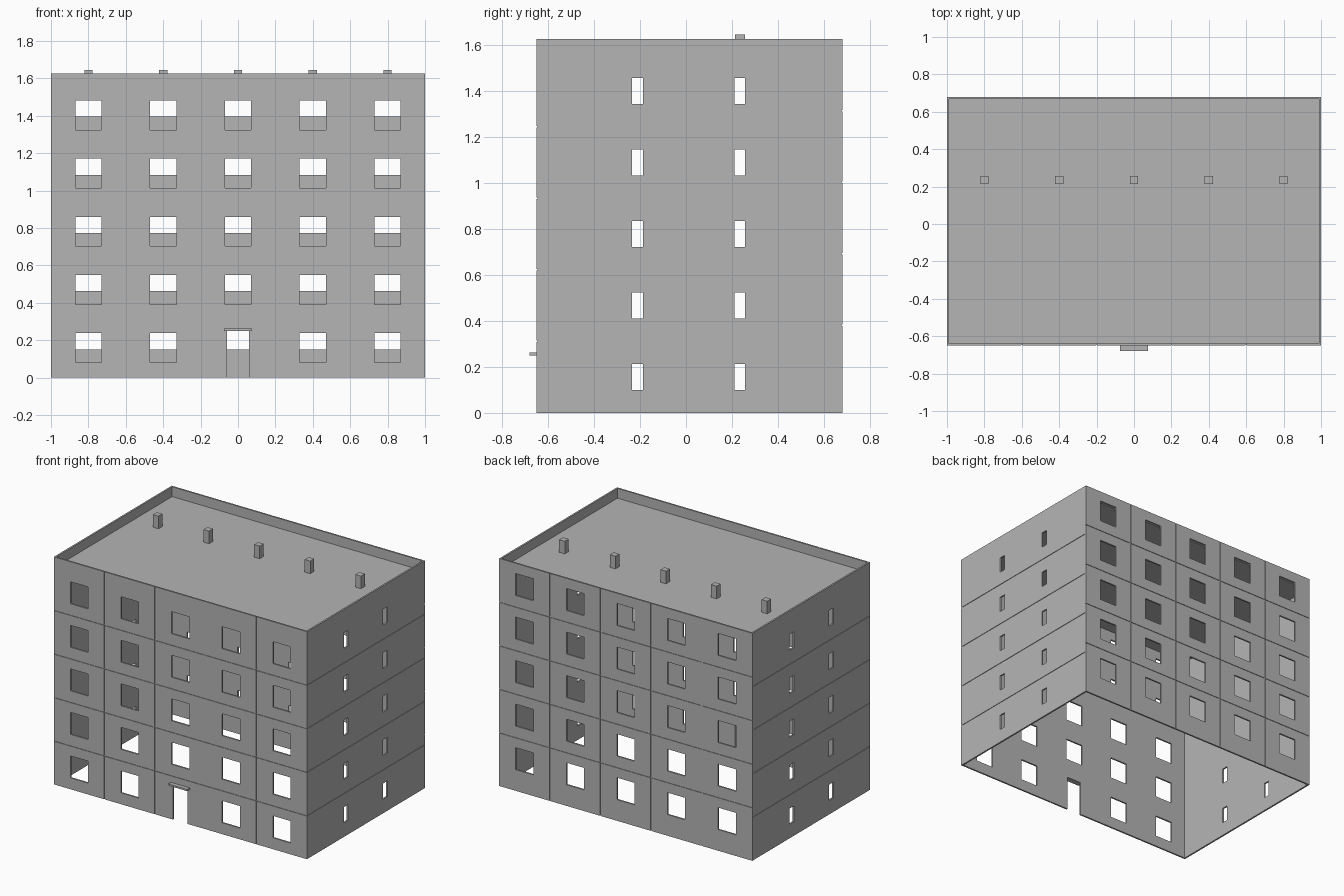
import bpy, bmesh
from mathutils import Matrix, Vector

if "Cube" in bpy.data.objects:
    bpy.data.objects.remove(bpy.data.objects["Cube"], do_unlink=True)

grey = bpy.data.materials.new("concrete_grey")
grey.use_nodes = True
colour = (0.46, 0.46, 0.46, 1)
grey.diffuse_color = colour
grey.node_tree.nodes["Principled BSDF"].inputs["Base Color"].default_value = colour

FRONT, BACK, HALF_X, TOP = -0.65, 0.68, 1.0, 1.625
STOREY, FLOORS = 0.311, 5
THICK, DEPTH, GAP = 0.012, 0.004, 0.006
BACK_SHIFT = 0.07


def finish(bm, name):
    mesh = bpy.data.meshes.new(name)
    bm.to_mesh(mesh)
    bm.free()
    mesh.materials.append(grey)
    obj = bpy.data.objects.new(name, mesh)
    bpy.context.collection.objects.link(obj)
    return obj


def box(name, low, high):
    low, high = Vector(low), Vector(high)
    bm = bmesh.new()
    bmesh.ops.create_cube(bm, size=1)
    size = high - low
    for v in bm.verts:
        v.co = Vector([c * s for c, s in zip(v.co, size)]) + (low + high) / 2
    return finish(bm, name)


def layer(bm, rect, cutouts, offset, thick):
    """Sheet in the local xz plane with rectangular cutouts, thickened along +y."""
    sheet = bmesh.new()
    rects = [rect] + cutouts
    us = sorted({round(min(max(u, rect[0]), rect[1]), 4) for r in rects for u in r[:2]})
    vs = sorted({round(min(max(v, rect[2]), rect[3]), 4) for r in rects for v in r[2:]})
    grid = {(u, v): sheet.verts.new((u, offset, v)) for u in us for v in vs}
    for a, b in zip(us, us[1:]):
        for c, d in zip(vs, vs[1:]):
            u, v = (a + b) / 2, (c + d) / 2
            if not any(r[0] < u < r[1] and r[2] < v < r[3] for r in cutouts):
                sheet.faces.new([grid[a, c], grid[b, c], grid[b, d], grid[a, d]])
    bmesh.ops.delete(sheet, geom=[v for v in sheet.verts if not v.link_faces], context='VERTS')
    made = bmesh.ops.extrude_face_region(sheet, geom=sheet.faces[:], use_keep_orig=True)
    for v in made["geom"]:
        if isinstance(v, bmesh.types.BMVert):
            v.co.y += thick
    bmesh.ops.recalc_face_normals(sheet, faces=sheet.faces[:])
    temp = bpy.data.meshes.new("temp")
    sheet.to_mesh(temp)
    sheet.free()
    bm.from_mesh(temp)
    bpy.data.meshes.remove(temp)


def wall(name, rect, holes, grooves, matrix):
    """Core with openings, faced by panels separated by shallow joints."""
    bm = bmesh.new()
    layer(bm, rect, holes, DEPTH, THICK - DEPTH)
    layer(bm, rect, holes + grooves, 0, DEPTH)
    bm.transform(matrix)
    return finish(bm, name)


def joints(u0, u1, shift, columns):
    g = GAP / 2
    rows = [(u0, u1, k * STOREY + shift - g, k * STOREY + shift + g) for k in range(1, FLOORS)]
    return rows + [(x - g, x + g, 0, TOP) for x in columns]


def windows(centres, width, sill, height):
    return [(c - width / 2, c + width / 2, sill + k * STOREY, sill + k * STOREY + height)
            for c in centres for k in range(FLOORS)]


bays = [-0.8, -0.4, 0, 0.4, 0.8]
seams = [-0.6, -0.2, 0.2, 0.6]
long_rect = (-HALF_X, HALF_X, 0, TOP)

# Front wall with a door in the middle bay
front_holes = [h for h in windows(bays, 0.14, 0.081, 0.157)
               if not (abs(h[0] + h[1]) < 0.1 and h[2] < STOREY)]
front_holes.append((-0.058, 0.058, 0, 0.25))
wall("front_wall", long_rect, front_holes, joints(-HALF_X, HALF_X, 0, seams),
     Matrix.Translation((0, FRONT, 0)))

# Back wall with panels set higher
wall("back_wall", long_rect, windows(bays, 0.14, 0.081 + BACK_SHIFT, 0.157),
     joints(-HALF_X, HALF_X, BACK_SHIFT, seams),
     Matrix.Translation((0, BACK, 0)) @ Matrix.Rotation(3.14159265, 4, 'Z'))

# Side walls with two columns of narrow windows
for name, s in (("left_wall", 1), ("right_wall", -1)):
    ends = sorted((s * (FRONT + THICK), s * (BACK - THICK)))
    wall(name, (*ends, 0, TOP), windows([s * -0.211, s * 0.234], 0.047, 0.1, 0.113),
         joints(*ends, 0, []),
         Matrix.Translation((s * HALF_X, 0, 0)) @ Matrix.Rotation(s * 1.57079633, 4, 'Z'))

# Roof slab, door canopy and roof vents
roof = STOREY * FLOORS
box("roof", (-HALF_X + THICK, FRONT + THICK, roof - 0.01), (HALF_X - THICK, BACK - THICK, roof))
box("door_canopy", (-0.074, -0.68, 0.25), (0.074, FRONT, 0.262))
for i, x in enumerate(bays):
    box(f"roof_vent_{i + 1}", (x - 0.022, 0.213, roof), (x + 0.022, 0.257, 1.645))
